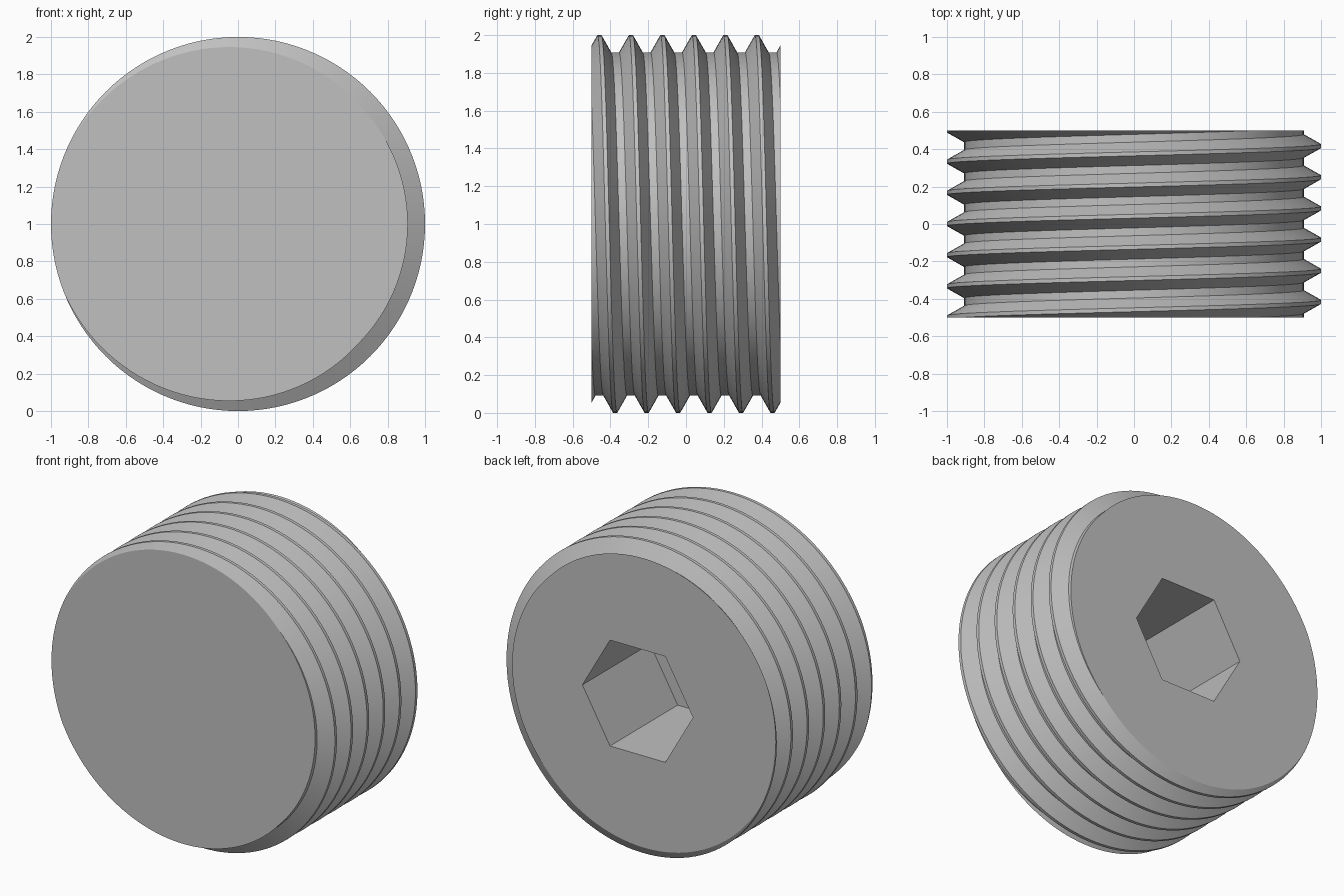
import bpy, bmesh
from math import cos, sin, pi, radians

if "Cube" in bpy.data.objects:
    bpy.data.objects.remove(bpy.data.objects["Cube"])

PITCH = 1 / 6
HALF = 0.5            # half the length along y
CREST, ROOT = 1.0, 0.908
HEX_R, FLOOR_Y = 0.4, -0.2
SEG = 120             # steps per turn

# Thread profile: (offset along the axis in pitches, radius)
profile = [(-1 / 16, CREST), (1 / 16, CREST), (3 / 8, ROOT), (5 / 8, ROOT)]

bm = bmesh.new()

# Helical thread surface, wound past both ends
first, last = -2 * SEG, 9 * SEG
rows = {}
for i in range(first, last):
    t = 2 * pi * i / SEG
    rows[i] = [bm.verts.new((-r * cos(t), -HALF + PITCH * (i / SEG + off), 1 + r * sin(t)))
               for off, r in profile]
for i in range(first, last - SEG - 1):
    a = rows[i] + [rows[i + SEG][0]]
    b = rows[i + 1] + [rows[i + 1 + SEG][0]]
    for k in range(len(profile)):
        bm.faces.new((a[k], b[k], b[k + 1], a[k + 1]))

# Trim flat at both ends
for side in (-1, 1):
    bmesh.ops.bisect_plane(bm, geom=bm.verts[:] + bm.edges[:] + bm.faces[:], dist=1e-5,
                           plane_co=(0, side * HALF, 0), plane_no=(0, side, 0),
                           clear_outer=True)
bmesh.ops.delete(bm, geom=[v for v in bm.verts if not v.link_faces], context='VERTS')
bmesh.ops.remove_doubles(bm, verts=bm.verts[:], dist=1e-5)

# Hexagonal socket in the back end
def hexagon(y):
    return [bm.verts.new((HEX_R * cos(k * pi / 3), y, 1 + HEX_R * sin(k * pi / 3)))
            for k in range(6)]

mouth, floor = hexagon(HALF), hexagon(FLOOR_Y)
bm.faces.new(floor)
for k in range(6):
    n = (k + 1) % 6
    bm.faces.new((mouth[k], mouth[n], floor[n], floor[k]))

# End faces; the back one is filled around the socket mouth
for side in (-1, 1):
    rim = [e for e in bm.edges if e.is_boundary and e.verts[0].co.y * side > 0]
    bmesh.ops.triangle_fill(bm, edges=rim, use_beauty=True, normal=(0, side, 0))
bmesh.ops.recalc_face_normals(bm, faces=bm.faces[:])

mesh = bpy.data.meshes.new("threaded_plug")
bm.to_mesh(mesh)
bm.free()
plug = bpy.data.objects.new("threaded_plug", mesh)
bpy.context.collection.objects.link(plug)

# Plain grey metal
grey = bpy.data.materials.new("grey")
grey.use_nodes = True
colour = (0.53, 0.53, 0.53, 1)
grey.diffuse_color = colour
grey.node_tree.nodes["Principled BSDF"].inputs["Base Color"].default_value = colour
mesh.materials.append(grey)

# Smooth around the turns, crisp at crests, ends and socket
bpy.ops.object.select_all(action='DESELECT')
plug.select_set(True)
bpy.context.view_layer.objects.active = plug
bpy.ops.object.shade_smooth_by_angle(angle=radians(25))
